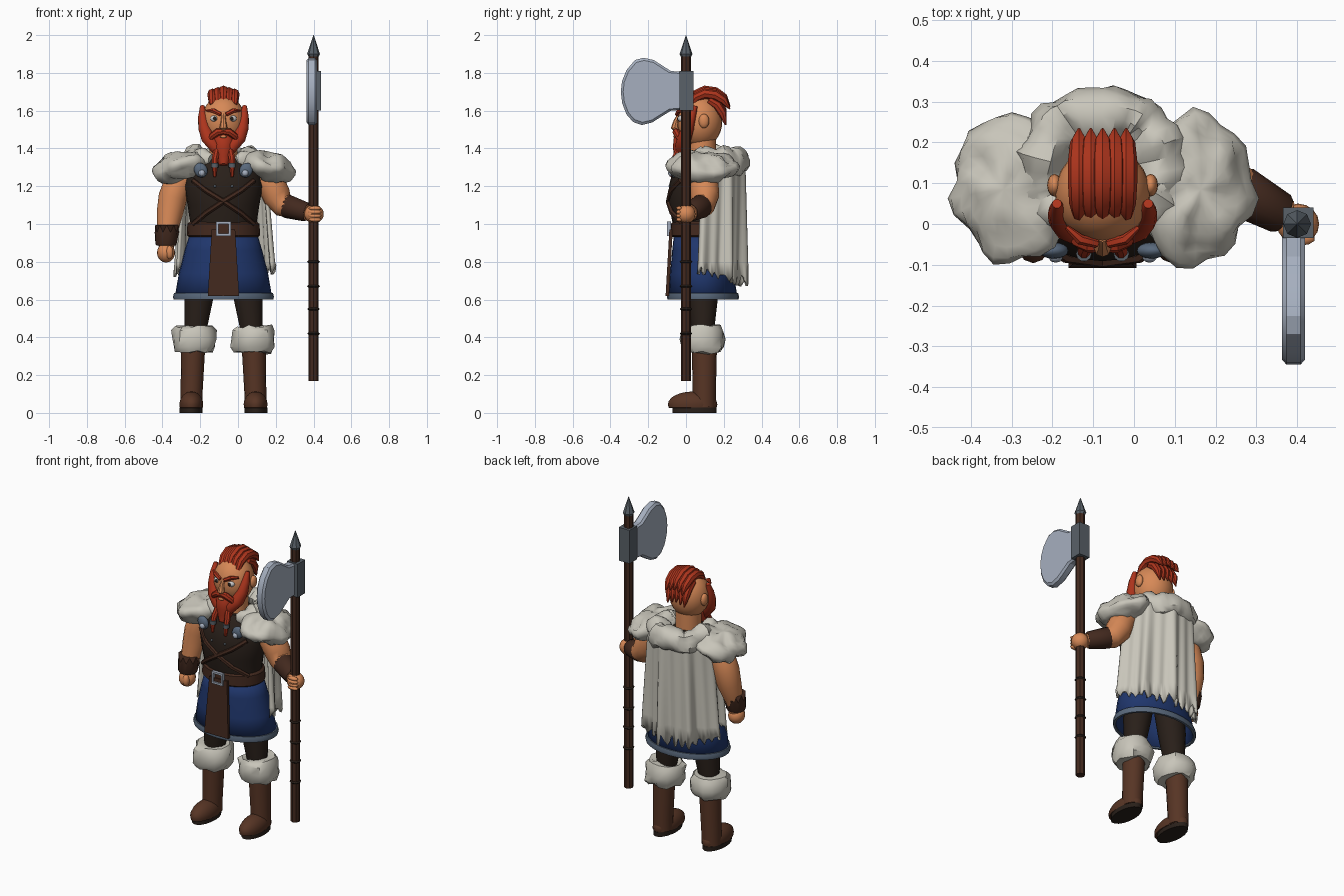
import bpy, bmesh, math
from mathutils import Vector, Matrix, noise

if "Cube" in bpy.data.objects:
    bpy.data.objects.remove(bpy.data.objects["Cube"])

C = -0.077  # body centre line in x


def material(name, r, g, b):
    m = bpy.data.materials.new(name)
    m.diffuse_color = (r, g, b, 1)
    m.use_nodes = True
    m.node_tree.nodes["Principled BSDF"].inputs["Base Color"].default_value = m.diffuse_color
    return m


FUR = material("fur", .58, .56, .49)
SKIN = material("skin", .68, .25, .095)
RED = material("red_hair", .42, .035, .012)
BOOT = material("boot_leather", .095, .035, .018)
BROWN = material("brown_leather", .055, .022, .013)
DARK = material("dark_leather", .022, .014, .010)
BLUE = material("blue_cloth", .014, .037, .15)
TRIM = material("blue_grey_trim", .10, .14, .20)
STEEL = material("steel", .38, .43, .52)
IRON = material("dark_iron", .10, .12, .14)
WHITE = material("eye_white", .8, .8, .8)


def finish(name, bm, mat, angle=40):
    bmesh.ops.recalc_face_normals(bm, faces=bm.faces)
    me = bpy.data.meshes.new(name)
    bm.to_mesh(me)
    bm.free()
    o = bpy.data.objects.new(name, me)
    bpy.context.collection.objects.link(o)
    me.materials.append(mat)
    bpy.ops.object.select_all(action='DESELECT')
    o.select_set(True)
    bpy.context.view_layer.objects.active = o
    bpy.ops.object.shade_smooth_by_angle(angle=math.radians(angle))
    return o


def loft(name, rings, mat, caps=True, closed=True, fluff=0, angle=40):
    bm = bmesh.new()
    R = [[bm.verts.new(p) for p in r] for r in rings]
    n = len(R[0])
    for a, b in zip(R, R[1:]):
        for i in range(n if closed else n - 1):
            j = (i + 1) % n
            bm.faces.new((a[i], a[j], b[j], b[i]))
    if caps:
        bm.faces.new(R[0])
        bm.faces.new(R[-1])
    if fluff:
        ruffle(bm, fluff)
    return finish(name, bm, mat, angle)


def ruffle(bm, amount):
    bm.normal_update()
    for v, nrm in [(v, v.normal.copy()) for v in bm.verts]:
        v.co += nrm * amount * 2 * noise.noise(v.co * 16)


def oval(x, y, z, rx, ry, n=20):
    return [(x + rx * math.cos(t), y + ry * math.sin(t), z)
            for t in (2 * math.pi * i / n for i in range(n))]


def tube(name, pts, radii, mat, n=10, fluff=0):
    pts = [Vector(p) for p in pts]
    tans = [(pts[min(i + 1, len(pts) - 1)] - pts[max(i - 1, 0)]).normalized() for i in range(len(pts))]
    q = tans[0].to_track_quat('Z', 'Y')
    rings = []
    for i, (p, r) in enumerate(zip(pts, radii)):
        if i:
            q = tans[i - 1].rotation_difference(tans[i]) @ q
        rings.append([p + q @ Vector(c) for c in oval(0, 0, 0, r, r, n)])
    return loft(name, rings, mat, fluff=fluff)


def ball(name, c, r, mat, u=16, v=10, tilt=0, fluff=0, floor=None):
    bm = bmesh.new()
    M = Matrix.Translation(c) @ Matrix.Rotation(tilt, 4, 'Y') @ Matrix.Diagonal((*r, 1))
    bmesh.ops.create_uvsphere(bm, u_segments=u, v_segments=v, radius=1, matrix=M)
    if fluff:
        ruffle(bm, fluff)
    if floor is not None:
        for w in bm.verts:
            w.co.z = max(w.co.z, floor)
    return finish(name, bm, mat, 60)


def box(name, c, size, mat):
    bm = bmesh.new()
    bmesh.ops.create_cube(bm, size=1, matrix=Matrix.Translation(c) @ Matrix.Diagonal((*size, 1)))
    return finish(name, bm, mat)


# Axe: shaft, grip rings, socket, spike, blade
loft("axe_shaft", [oval(.4, 0, z, .027, .027, 8) for z in (.17, 1.9)], BROWN)
for z in (.42, .55, .67, .8):
    loft("grip_ring", [oval(.4, 0, z + d, r, r, 8) for d, r in ((-.007, .027), (0, .034), (.007, .027))], DARK)
loft("axe_spike", [oval(.4, 0, z, r, r, 8) for z, r in ((1.88, .024), (1.9, .034), (2.0, .001))], IRON)
box("axe_socket", (.403, .003, 1.705), (.075, .075, .21), IRON)
blade = [(-.02, 1.805), (-.08, 1.81), (-.12, 1.835), (-.17, 1.868), (-.225, 1.88), (-.27, 1.868),
         (-.315, 1.815), (-.339, 1.755), (-.345, 1.70), (-.338, 1.64), (-.315, 1.58), (-.28, 1.54),
         (-.235, 1.524), (-.18, 1.537), (-.12, 1.575), (-.08, 1.60), (-.02, 1.605)]
loft("axe_blade", [[(x, -.19 + (y + .19) * s, 1.705 + (z - 1.705) * s) for y, z in blade]
                   for x, s in ((.363, .92), (.374, 1), (.408, 1), (.419, .92))], STEEL, angle=25)

# Torso, belt, buckle, tabard, skirt
loft("torso", [oval(C, y, z, rx, ry, 24) for z, rx, ry, y in (
    (.92, .178, .13, .07), (1.0, .175, .135, .065), (1.1, .19, .15, .06), (1.2, .208, .153, .062),
    (1.28, .19, .14, .07), (1.35, .11, .1, .09))], DARK)
loft("belt", [oval(C, .068, z, .188 + d, .146 + d, 24) for z, d in (
    (.93, -.006), (.94, .006), (1.0, .003), (1.012, -.01))], BROWN)
for dx, dz, sx, sz in ((-.033, 0, .012, .075), (.033, 0, .012, .075), (0, .032, .07, .012), (0, -.032, .07, .012)):
    box("buckle_bar", (C + dx, -.09, .975 + dz), (sx, .02, sz), STEEL)
loft("tabard", [[(C - w, y, z), (C + w, y, z), (C + w, y + .018, z), (C - w, y + .018, z)]
                for z, w, y in ((.97, .062, -.088), (.62, .083, -.108))], BROWN)
skirt = loft("skirt", [oval(C, y, z, rx, ry, 28) for z, rx, ry, y in (
    (.95, .178, .135, .072), (.86, .205, .15, .077), (.74, .236, .168, .084), (.61, .258, .183, .09))],
    BLUE, caps=False)
s = skirt.modifiers.new("thickness", 'SOLIDIFY')
s.thickness = .01
loft("skirt_trim", [oval(C, .09, z, .262 + d, .186 + d, 28) for z, d in (
    (.60, -.012), (.60, .002), (.615, .005), (.635, 0), (.635, -.014), (.60, -.012))], TRIM, caps=False)

# Chest straps and studs
for k in (-1, 1):
    tube("chest_strap", [(C - k * .16, -.03, 1.23), (C - k * .09, -.082, 1.175), (C, -.094, 1.12),
                         (C + k * .09, -.074, 1.06), (C + k * .16, -.01, 1.0)], [.014] * 5, BROWN, 6)
    ball("cloak_clasp", (C + k * .12, -.065, 1.285), (.035, .02, .04), TRIM, tilt=k * .5)
    ball("clasp_centre", (C + k * .115, -.08, 1.27), (.018, .015, .018), STEEL, 10, 6)
    for z in (1.2, 1.26):
        ball("chest_stud", (C + k * .045, -.084 + (z - 1.2) * .3, z), (.008,) * 3, IRON, 8, 6)

# Cape with folds and a ragged hem
N = 72
cape = []
for j in range(9):
    f = j / 8
    ring = []
    for i in range(N + 1):
        t = math.radians(-8 + 196 * i / N)
        back = max(0, math.sin(t))
        fold = (.02 * math.cos(9 * t) + .012 * math.cos(17 * t + 1)) * (.35 + .65 * f)
        hem = .735 - .065 * back + (.0, .035, .07, .035)[i % 4] * (.7 + .3 * math.sin(i * 1.7))
        z = 1.35 + (hem - 1.35) * (f if j < 8 else 1)
        if j < 8:
            z = 1.35 - (1.35 - .80) * j / 7
        ring.append((C + (.215 + .035 * f + fold) * math.cos(t),
                     .11 - .02 * f + (.195 + .018 * f + fold) * math.sin(t), z))
    cape.append(ring)
o = loft("cape", cape, FUR, caps=False, closed=False, angle=50)
s = o.modifiers.new("thickness", 'SOLIDIFY')
s.thickness = .015

# Fur collar (open at the front) and shoulder pads
col, rad = [], []
for i in range(37):
    t = math.radians(-62 + 304 * i / 36)
    col.append((C + .148 * math.cos(t), .128 + .148 * math.sin(t), 1.335 + .008 * math.sin(5 * t)))
    rad.append((.066 + .006 * math.cos(13 * t)) * min(1, .35 + .2 * min(i, 36 - i)))
tube("fur_collar", col, rad, FUR, 14, fluff=.011)
for k in (-1, 1):
    ball("fur_shoulder", (C + k * .222, .085, 1.305), (.155, .18, .075), FUR, 26, 14, k * .27, fluff=.017)

# Legs, fur cuffs and boots
for k in (-1, 1):
    def at(d):
        return C + k * d
    tube("trouser_leg", [(at(.105), .09, .8), (at(.13), .09, .62), (at(.152), .09, .4)], [.088, .08, .055], DARK, 14)
    loft("fur_cuff", [oval(at(.157), .087, z, r, r, 14) for z, r in (
        (.325, .075), (.325, .098), (.35, .114), (.39, .117), (.435, .112), (.458, .095), (.455, .06))],
        FUR, fluff=.012)
    loft("boot_shaft", [oval(at(d), .097, z, r, r + .003, 16) for z, d, r in (
        (.03, .17, .058), (.1, .169, .058), (.36, .16, .064))], BOOT)
    ball("boot_foot", (at(.17), .035, .045), (.064, .131, .068), BOOT, 18, 12, floor=.025)
    loft("boot_sole", [oval(at(.172), .045, z, .06, .118, 18) for z in (0, .028)], DARK)

# Lowered arm
tube("lowered_arm", [(-.27, .1, 1.28), (-.315, .095, 1.22), (-.345, .092, 1.14), (-.36, .085, 1.06),
                     (-.372, .065, .98), (-.38, .048, .88)], [.06, .077, .077, .071, .058, .042], SKIN, 16)
jag = oval(-.377, .054, .955, .064, .064, 20)
loft("lowered_bracer", [oval(-.381, .046, .885, .05, .05, 20), oval(-.381, .046, .895, .056, .056, 20),
                        [(x, y, z + .04 * (i % 2)) for i, (x, y, z) in enumerate(jag)]], BROWN)
ball("lowered_hand", (-.381, .04, .848), (.048, .052, .052), SKIN)
ball("lowered_thumb", (-.362, .0, .85), (.02, .02, .036), SKIN, 10, 8)

# Raised arm gripping the shaft
tube("raised_arm", [(.11, .1, 1.28), (.17, .095, 1.22), (.205, .1, 1.15), (.24, .09, 1.1),
                    (.31, .055, 1.078), (.37, .02, 1.06)], [.06, .077, .076, .065, .053, .042], SKIN, 16)
tube("raised_bracer", [(.25, .086, 1.096), (.262, .08, 1.093), (.36, .026, 1.064), (.368, .022, 1.062)],
     [.055, .063, .051, .045], BROWN, 16)
ball("raised_hand", (.402, .0, 1.053), (.052, .05, .05), SKIN)
for i in range(4):
    ball("finger", (.408, -.036, 1.023 + i * .02), (.036, .017, .012), SKIN, 10, 6)

# Head, ears, eyes, brows, nose
loft("neck", [oval(C, .085, z, .075, .075) for z in (1.3, 1.46)], SKIN)
ball("head", (C, .073, 1.542), (.117, .119, .138), SKIN, 24, 16)
tube("nose", [(C, -.035, 1.58), (C, -.052, 1.545), (C, -.06, 1.51), (C, -.045, 1.495)],
     [.01, .014, .021, .014], SKIN, 8)
for k in (-1, 1):
    ball("ear", (C + k * .118, .095, 1.545), (.018, .028, .038), SKIN, 12, 8)
    ball("eye", (C + k * .047, -.024, 1.558), (.023, .02, .018), WHITE, 12, 8)
    ball("pupil", (C + k * .045, -.04, 1.558), (.01, .007, .011), DARK, 10, 6)
    tube("brow", [(C + k * .014, -.048, 1.58), (C + k * .055, -.038, 1.601), (C + k * .088, -.008, 1.6)],
         [.011, .013, .006], RED, 6)
    # Beard sides, moustache, braids
    tube("beard_side", [(C + k * .112, .05, 1.625), (C + k * .11, .03, 1.57), (C + k * .101, .012, 1.51),
                        (C + k * .082, -.008, 1.455), (C + k * .045, -.025, 1.41), (C + k * .02, -.03, 1.36)],
         [.012, .024, .033, .037, .034, .016], RED, 10)
    tube("moustache", [(C, -.052, 1.49), (C + k * .03, -.052, 1.487), (C + k * .06, -.04, 1.465),
                       (C + k * .08, -.03, 1.43)], [.016, .02, .018, .005], RED, 8)
    tube("beard_braid", [(C + k * .036, -.04, 1.39), (C + k * .045, -.06, 1.345), (C + k * .046, -.075, 1.30),
                         (C + k * .046, -.08, 1.25)], [.018, .018, .014, .008], RED, 8)
    loft("braid_bead", [oval(C + k * .046, -.073, z, .019, .019, 10) for z in (1.3, 1.322)], IRON)
tube("chin_beard", [(C, -.0, 1.475), (C, -.005, 1.44), (C, -.015, 1.39), (C, -.025, 1.345), (C, -.045, 1.31)],
     [.05, .062, .055, .04, .02], RED, 12)
ball("lower_lip", (C, -.06, 1.462), (.02, .008, .007), SKIN, 10, 6)

# Crest of swept-back locks
for i in range(-2, 3):
    x, h = C + i * .029, -.008 * abs(i)
    tube("crest_lock", [(x, y, z + h) for y, z in (
        (.022, 1.645), (.05, 1.685), (.10, 1.706), (.155, 1.698), (.2, 1.67), (.232, 1.625))],
        [.016, .024, .027, .027, .022, .004], RED, 8)
    tube("nape_lock", [(x, y, z + h) for y, z in (
        (.12, 1.672), (.165, 1.645), (.195, 1.6), (.21, 1.54))], [.02, .025, .022, .004], RED, 8)
